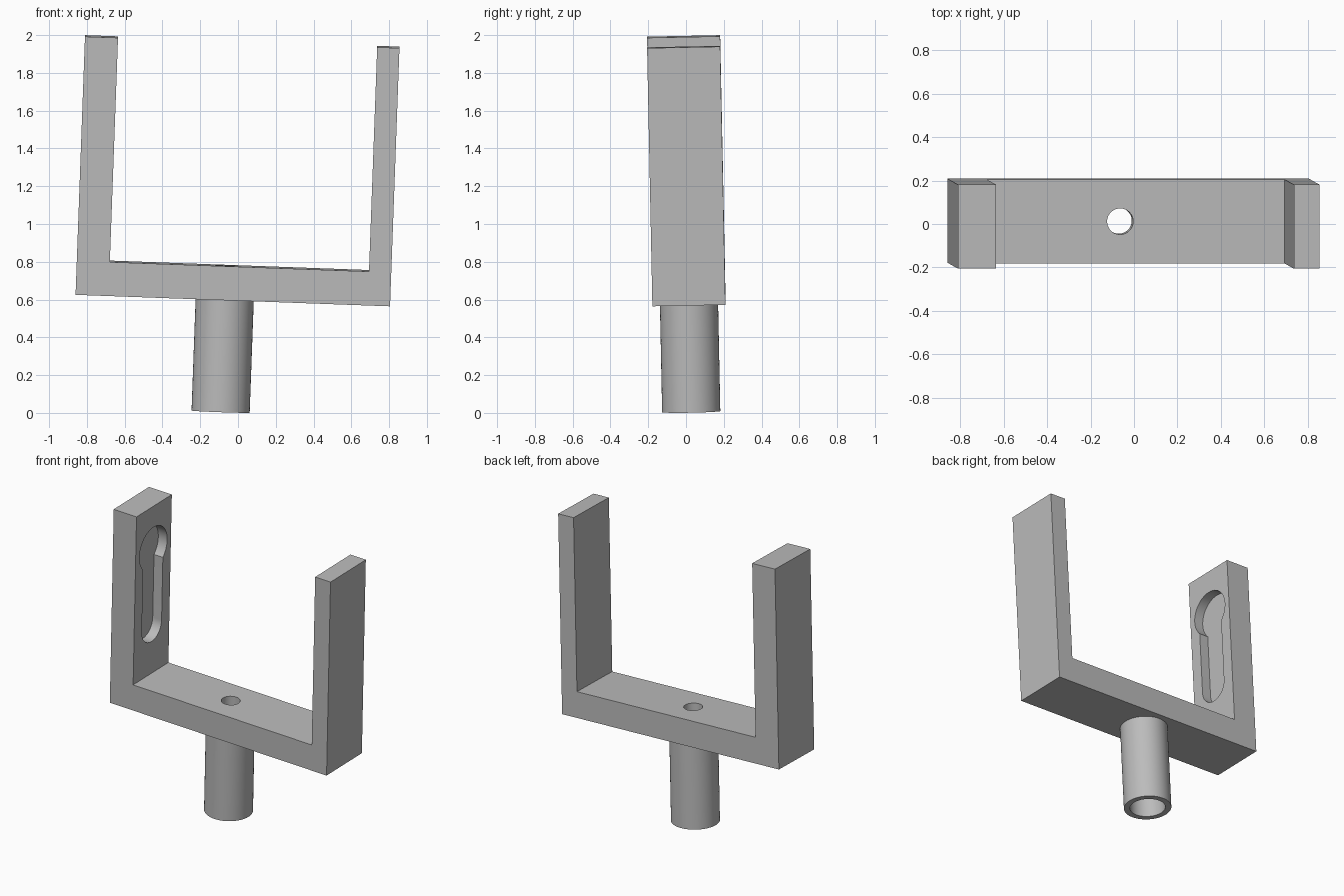
import bpy, bmesh, math
from mathutils import Matrix, Vector

old = bpy.data.objects.get("Cube")
if old:
    bpy.data.objects.remove(old, do_unlink=True)

# One plain grey
grey = bpy.data.materials.new("plain grey")
grey.use_nodes = True
grey.diffuse_color = (0.5, 0.5, 0.5, 1)
grey.node_tree.nodes["Principled BSDF"].inputs["Base Color"].default_value = (0.5, 0.5, 0.5, 1)

# The bracket leans slightly: its own axes, with the origin at the lower front right corner
up = Vector((0.0365, -0.0205, 1)).normalized()
along = Vector((1, 0, -0.0365)).normalized()
lean = Matrix((along, up.cross(along), up)).transposed().to_4x4()
lean.translation = (-0.86, -0.178, 0.625)

LENGTH, DEPTH, HEIGHT = 1.666, 0.387, 1.368
BASE, THICK_ARM, THIN_ARM = 0.18, 0.175, 0.118
STEM_X, MID_Y = 0.79, DEPTH / 2


def make(name, bm):
    bmesh.ops.recalc_face_normals(bm, faces=bm.faces)
    mesh = bpy.data.meshes.new(name)
    bm.to_mesh(mesh)
    bm.free()
    mesh.materials.append(grey)
    obj = bpy.data.objects.new(name, mesh)
    obj.matrix_world = lean
    bpy.context.collection.objects.link(obj)
    return obj


def prism(name, points, offset):
    bm = bmesh.new()
    face = bm.faces.new([bm.verts.new(p) for p in points])
    new = bmesh.ops.extrude_face_region(bm, geom=[face])["geom"]
    bmesh.ops.translate(bm, vec=offset, verts=[v for v in new if isinstance(v, bmesh.types.BMVert)])
    return make(name, bm)


def arc(cy, cz, r, start, end, steps):
    return [(cy + r * math.cos(start + (end - start) * i / steps),
             cz + r * math.sin(start + (end - start) * i / steps)) for i in range(steps + 1)]


# U-shaped yoke with one thick and one thin arm
inner_l, inner_r = THICK_ARM, LENGTH - THIN_ARM
outline = [(0, 0), (LENGTH, 0), (LENGTH, HEIGHT), (inner_r, HEIGHT),
           (inner_r, BASE), (inner_l, BASE), (inner_l, HEIGHT), (0, HEIGHT)]
yoke = prism("yoke", [(x, 0, z) for x, z in outline], (0, DEPTH, 0))

# Keyhole pocket in the inner face of the thick arm
head_z, head_r, slot_z, slot_r, pocket = BASE + 0.885, 0.152, BASE + 0.335, 0.108, 0.068
neck = math.acos(slot_r / head_r)
keyhole = (arc(MID_Y, head_z, head_r, -neck, math.pi + neck, 36)
           + arc(MID_Y, slot_z, slot_r, math.pi, 2 * math.pi, 24))
pocket_cutter = prism("keyhole_cutter", [(inner_l - pocket, y, z) for y, z in keyhole], (0.1, 0, 0))

# Bolt hole through the base
bolt = arc(STEM_X, MID_Y, 0.06, 0, 2 * math.pi, 48)[:-1]
bolt_cutter = prism("bolt_hole_cutter", [(x, y, -0.1) for x, y in bolt], (0, 0, 0.4))

for cutter in (pocket_cutter, bolt_cutter):
    mod = yoke.modifiers.new(cutter.name, "BOOLEAN")
    mod.operation, mod.solver, mod.object = "DIFFERENCE", "EXACT", cutter
    bpy.context.view_layer.objects.active = yoke
    bpy.ops.object.modifier_apply(modifier=mod.name)
    bpy.data.objects.remove(cutter, do_unlink=True)

# Hollow stem, turned from its wall section
bm = bmesh.new()
wall = [(0.115, 0), (0.115, -0.594), (0.154, -0.594), (0.154, 0)]
verts = [bm.verts.new((STEM_X + r, MID_Y, z)) for r, z in wall]
edges = [bm.edges.new((verts[i], verts[(i + 1) % len(verts)])) for i in range(len(verts))]
bmesh.ops.spin(bm, geom=verts + edges, cent=(STEM_X, MID_Y, 0), axis=(0, 0, 1),
               angle=2 * math.pi, steps=64)
bmesh.ops.remove_doubles(bm, verts=bm.verts, dist=0.0001)
stem = make("stem", bm)

# Smooth round walls, keep edges sharp
for obj in (yoke, stem):
    bpy.ops.object.select_all(action="DESELECT")
    obj.select_set(True)
    bpy.context.view_layer.objects.active = obj
    bpy.ops.object.shade_smooth_by_angle(angle=math.radians(30))
